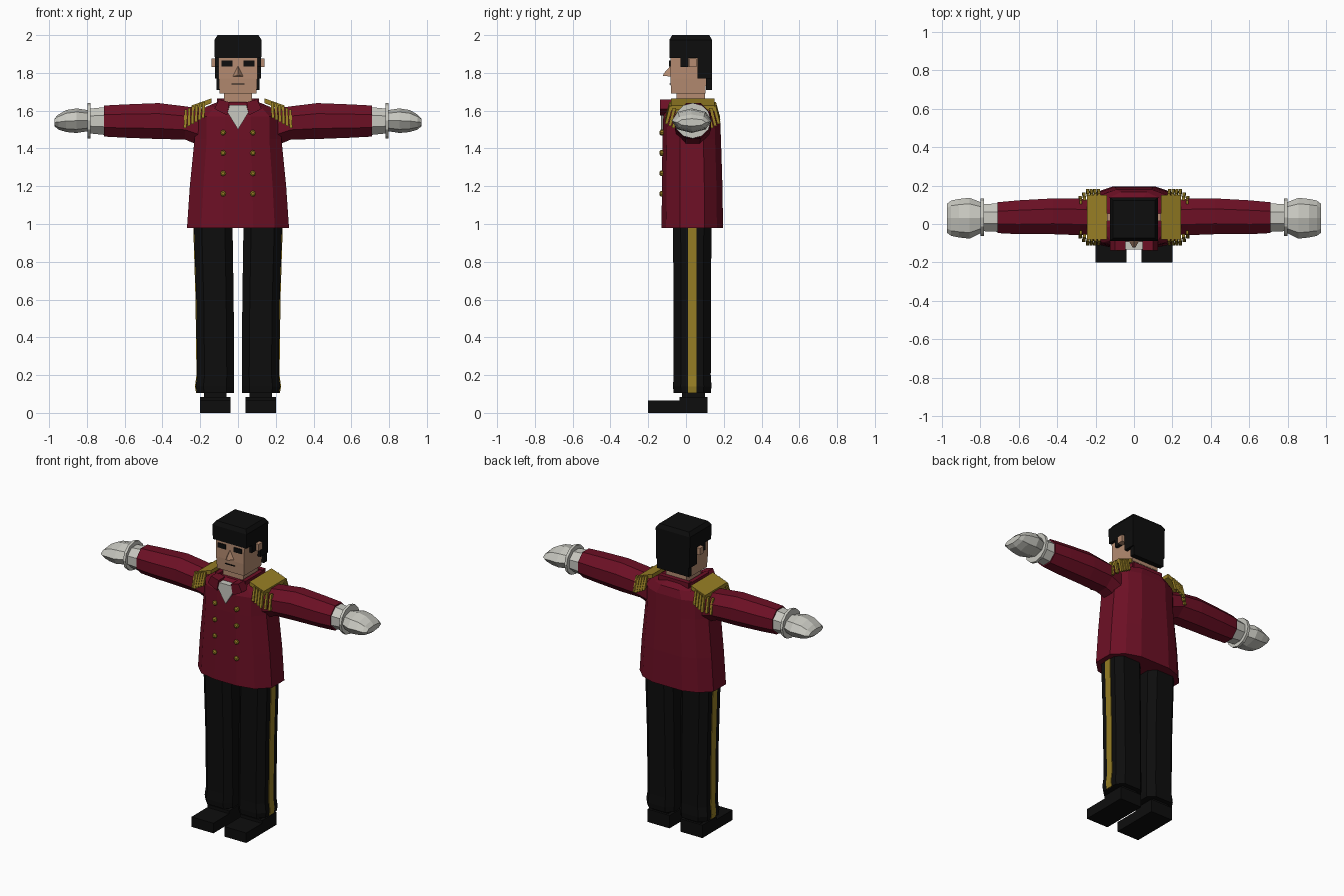
import bpy, bmesh
from math import sin, cos, pi

cube = bpy.data.objects.get("Cube")
if cube:
    bpy.data.objects.remove(cube)


def material(name, r, g, b):
    m = bpy.data.materials.new(name)
    m.use_nodes = True
    m.diffuse_color = (r, g, b, 1)
    node = next(n for n in m.node_tree.nodes if n.type == 'BSDF_PRINCIPLED')
    node.inputs["Base Color"].default_value = (r, g, b, 1)
    node.inputs["Roughness"].default_value = 0.8
    return m


RED = material("crimson cloth", 0.15, 0.005, 0.018)
BLACK = material("black", 0.004, 0.004, 0.004)
GOLD = material("gold", 0.31, 0.21, 0.018)
WHITE = material("off white", 0.58, 0.58, 0.53)
SKIN = material("skin", 0.46, 0.26, 0.165)

SQUARE = [(-1, -1), (1, -1), (1, 1), (-1, 1)]
BEVELLED = [(-.6, -1), (.6, -1), (1, -.6), (1, .6), (.6, 1), (-.6, 1), (-1, .6), (-1, -.6)]
HALF_TORSO = [(.3, -1), (.72, -.85), (1, -.4), (1, .4), (.75, .8), (.4, 1)]
TORSO = HALF_TORSO + [(-x, y) for x, y in reversed(HALF_TORSO)]


def polygon(n, turn=0.0):
    return [(cos(2 * pi * (i + turn) / n), sin(2 * pi * (i + turn) / n)) for i in range(n)]


def loft(name, rings, mat):
    """Closed flat-shaded solid through rings of equal point count."""
    bm = bmesh.new()
    loops = [[bm.verts.new(p) for p in ring] for ring in rings]
    n = len(loops[0])
    for a, b in zip(loops, loops[1:]):
        for i in range(n):
            j = (i + 1) % n
            bm.faces.new((a[i], a[j], b[j], b[i]))
    bm.faces.new(loops[0])
    bm.faces.new(loops[-1])
    bmesh.ops.recalc_face_normals(bm, faces=bm.faces)
    mesh = bpy.data.meshes.new(name)
    bm.to_mesh(mesh)
    bm.free()
    mesh.materials.append(mat)
    ob = bpy.data.objects.new(name, mesh)
    bpy.context.collection.objects.link(ob)
    return ob


def upright(name, shape, levels, mat):
    """Levels are (z, centre x, centre y, half width, half depth)."""
    return loft(name, [[(cx + x * rx, cy + y * ry, z) for x, y in shape]
                       for z, cx, cy, rx, ry in levels], mat)


def limb(name, shape, stations, s, mat):
    """Stations along x are (x, centre y, centre z, half depth, half height)."""
    return loft(name, [[(s * px, cy + u * ry, cz + v * rz) for u, v in shape]
                       for px, cy, cz, ry, rz in stations], mat)


def box(name, x0, x1, y0, y1, z0, z1, mat):
    c = ((x0 + x1) / 2, (y0 + y1) / 2, (x1 - x0) / 2, (y1 - y0) / 2)
    return upright(name, SQUARE, [(z0, *c), (z1, *c)], mat)


def side_box(name, s, x0, x1, *rest):
    a, b = sorted((s * x0, s * x1))
    return box(name, a, b, *rest)


def plate(name, outline, y0, y1, mat, s=1):
    """Outline in x and z, extruded from y0 to y1."""
    return loft(name, [[(s * x, y, z) for x, z in outline] for y in (y0, y1)], mat)


# Coat
upright("coat", TORSO, [(0.98, 0, .033, .27, .163), (1.2, 0, .033, .255, .16),
                        (1.45, 0, .03, .23, .155), (1.57, 0, .03, .23, .15),
                        (1.62, 0, .03, .17, .135), (1.645, 0, .03, .11, .1)], RED)

# Shirt front, neck and collar
plate("shirt_front", [(-.055, 1.59), (0, 1.5), (.055, 1.59), (.045, 1.63), (-.045, 1.63)],
      -.132, -.07, WHITE)
box("neck", -.075, .075, -.05, .1, 1.6, 1.7, SKIN)
box("back_collar", -.11, .11, .1, .13, 1.61, 1.665, RED)

# Head
upright("head", SQUARE, [(1.69, 0, .012, .098, .09), (1.77, 0, .012, .102, .095),
                         (1.9, 0, .012, .105, .095)], SKIN)
loft("nose", [[(-.03, -.08, 1.78), (.03, -.08, 1.78), (0, -.08, 1.84)],
              [(-.008, -.122, 1.785), (.008, -.122, 1.785), (0, -.118, 1.797)]], SKIN)
box("mouth", -.035, .035, -.087, -.078, 1.738, 1.743, BLACK)

# Hair
upright("hair_top", SQUARE, [(1.88, 0, .025, .123, .112), (1.975, 0, .025, .125, .113),
                             (2.0, 0, .025, .108, .098)], BLACK)
box("hair_back", -.123, .123, .06, .137, 1.77, 1.89, BLACK)
box("hair_nape", -.115, .115, .105, .137, 1.71, 1.78, BLACK)

for side, s in (("left", 1), ("right", -1)):
    # Face and collar details
    side_box(side + "_eye", s, .03, .088, -.089, -.08, 1.835, 1.865, BLACK)
    side_box(side + "_ear", s, .1, .14, .015, .055, 1.83, 1.875, SKIN)
    side_box(side + "_sideburn", s, .1, .122, -.03, .012, 1.83, 1.89, BLACK)
    side_box(side + "_collar", s, .085, .112, -.08, .12, 1.61, 1.66, RED)
    plate(side + "_lapel", [(.045, 1.645), (.1, 1.66), (.125, 1.61), (.058, 1.575)],
          -.138, -.07, RED, s)

    # Sleeve, cuff and gloved hand
    oct_flat = [(u / cos(pi / 8), v / cos(pi / 8)) for u, v in polygon(8, .5)]
    limb(side + "_sleeve", oct_flat,
         [(.19, .035, 1.51, .085, .1), (.28, .037, 1.535, .095, .088),
          (.42, .04, 1.545, .093, .095), (.6, .035, 1.545, .088, .088),
          (.71, .033, 1.545, .08, .082)], s, RED)
    limb(side + "_cuff", oct_flat,
         [(.7, .033, 1.545, .074, .074), (.79, .033, 1.545, .07, .065)], s, WHITE)
    limb(side + "_wrist_ring", polygon(12),
         [(.78, .035, 1.547, .097, .094), (.797, .035, 1.547, .097, .094)], s, WHITE)
    limb(side + "_hand", polygon(8),
         [(.79, .033, 1.547, .078, .055), (.855, .03, 1.547, .106, .065),
          (.91, .03, 1.545, .1, .058), (.95, .03, 1.54, .092, .04),
          (.972, .03, 1.538, .075, .02)], s, WHITE)

    # Epaulette with hanging fringe along front and back
    plate(side + "_epaulette", [(.14, 1.64), (.14, 1.665), (.245, 1.628), (.245, 1.6)],
          -.08, .15, GOLD, s)
    for end, f in (("front", -1), ("back", 1)):
        for i in range(6):
            x = .185 + .019 * i
            top = 1.645 - .42 * (x - .185)
            low = 1.56 - .55 * (x - .185)
            inset = .018 * max(0, i - 3)
            y = .035 + f * (.115 - inset)
            upright(f"{side}_{end}_fringe_{i + 1}", SQUARE,
                    [(top, s * (x - .004), y, .007, .009),
                     (low, s * x, y + f * .024, .008, .008)], GOLD)

    # Coat buttons
    for i in range(4):
        z = 1.16 + .108 * i
        loft(f"{side}_button_{i + 1}",
             [[(s * .079 + u * r, y, z + v * r) for u, v in polygon(8)]
              for y, r in ((-.115, .015), (-.134, .015), (-.14, .008))], GOLD)

    # Trouser leg with side stripe
    leg = [(.105, .12, .098), (.14, .122, .102), (.2, .118, .098), (.6, .122, .099),
           (.99, .131, .102)]
    upright(side + "_trouser_leg", BEVELLED,
            [(z, s * c, .033, r, r) for z, c, r in leg], BLACK)
    upright(side + "_trouser_stripe", SQUARE,
            [(z, s * (c + r), .033, .004, .023) for z, c, r in leg], GOLD)

    # Shoe
    side_box(side + "_ankle", s, .06, .18, -.02, .1, .07, .12, BLACK)
    side_box(side + "_shoe_heel", s, .04, .2, -.035, .115, 0, .085, BLACK)
    side_box(side + "_shoe_toe", s, .04, .2, -.2, -.03, 0, .066, BLACK)
